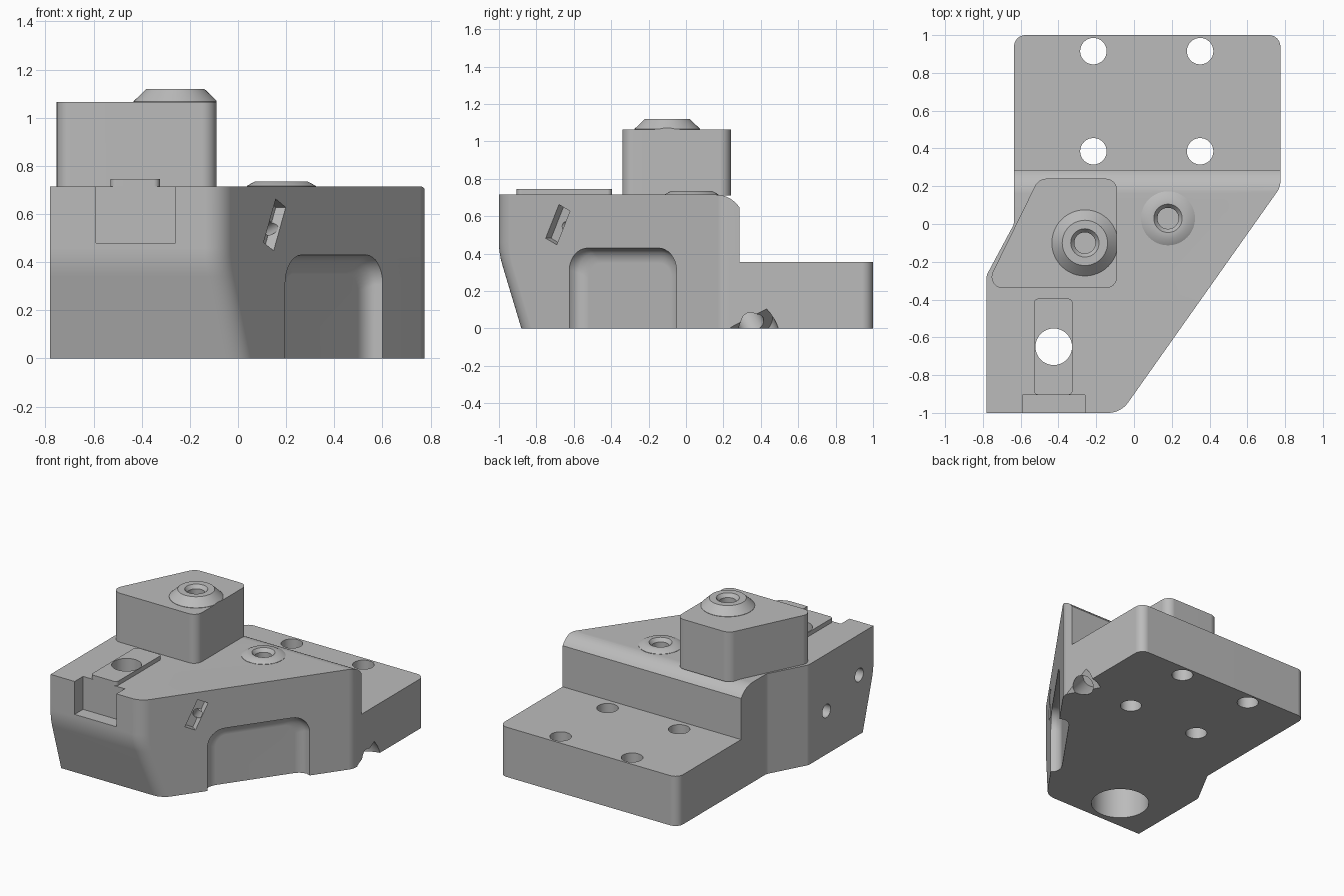
import bpy, bmesh, math
from mathutils import Vector

cube = bpy.data.objects.get("Cube")
if cube:
    bpy.data.objects.remove(cube, do_unlink=True)

steel = bpy.data.materials.new("steel grey")
steel.use_nodes = True
GREY = (0.5, 0.5, 0.5, 1)
steel.diffuse_color = GREY
steel.node_tree.nodes["Principled BSDF"].inputs["Base Color"].default_value = GREY


def rounded(corners, steps=8):
    """Round each (x, y, radius) corner of a polygon."""
    out = []
    for i, (x, y, r) in enumerate(corners):
        p = Vector((x, y))
        if r == 0:
            out.append(p)
            continue
        a = (Vector(corners[i - 1][:2]) - p).normalized()
        b = (Vector(corners[(i + 1) % len(corners)][:2]) - p).normalized()
        half = a.angle(b) / 2
        centre = p + (a + b).normalized() * r / math.sin(half)
        start = p + a * r / math.tan(half) - centre
        end = p + b * r / math.tan(half) - centre
        sweep = math.pi - 2 * half
        for k in range(steps + 1):
            t = k / steps
            out.append(centre + (start * math.sin((1 - t) * sweep)
                                 + end * math.sin(t * sweep)) / math.sin(sweep))
    return out


def loft(name, rings):
    """Closed solid through rings that share a point count."""
    bm = bmesh.new()
    rows = [[bm.verts.new(p) for p in ring] for ring in rings]
    n = len(rows[0])
    for lo, hi in zip(rows, rows[1:]):
        for i in range(n):
            j = (i + 1) % n
            bm.faces.new((lo[i], lo[j], hi[j], hi[i]))
    bm.faces.new(rows[0])
    bm.faces.new(rows[-1])
    bmesh.ops.recalc_face_normals(bm, faces=bm.faces)
    mesh = bpy.data.meshes.new(name)
    bm.to_mesh(mesh)
    bm.free()
    mesh.materials.append(steel)
    obj = bpy.data.objects.new(name, mesh)
    bpy.context.collection.objects.link(obj)
    return obj


def prism(name, outline, z0, z1):
    return loft(name, [[(p[0], p[1], z) for p in outline] for z in (z0, z1)])


def box(name, x0, x1, y0, y1, z0, z1):
    return prism(name, [(x0, y0), (x1, y0), (x1, y1), (x0, y1)], z0, z1)


def lathe(name, origin, axis, profile, sides=48):
    """Turn (radius, height) pairs about an axis."""
    turn = Vector(axis).to_track_quat('Z', 'Y')
    rings = []
    for r, h in profile:
        rings.append([Vector(origin) + turn @ Vector((
            r * math.cos(2 * math.pi * k / sides),
            r * math.sin(2 * math.pi * k / sides), h)) for k in range(sides)])
    return loft(name, rings)


def drill(origin, axis, radius, h0, h1):
    return lathe("drill", origin, axis, [(radius, h0), (radius, h1)])


def activate(obj):
    bpy.ops.object.select_all(action='DESELECT')
    obj.select_set(True)
    bpy.context.view_layer.objects.active = obj


def cut(obj, *cutters):
    for cutter in cutters:
        mod = obj.modifiers.new("cut", 'BOOLEAN')
        mod.operation = 'DIFFERENCE'
        mod.solver = 'EXACT'
        mod.object = cutter
        activate(obj)
        bpy.ops.object.modifier_apply(modifier=mod.name)
        bpy.data.objects.remove(cutter, do_unlink=True)


def finish(obj):
    activate(obj)
    bpy.ops.object.shade_smooth_by_angle(angle=math.radians(30))
    mod = obj.modifiers.new("weighted normals", 'WEIGHTED_NORMAL')
    mod.keep_sharp = True


UP = (0, 0, 1)
TOP, FLANGE_TOP, BLOCK_TOP = 0.715, 0.355, 1.065
along = Vector((0.577, 0.817, 0)).normalized()    # along the slanted side
outward = Vector((along.y, -along.x, 0))


# Main body: front face leans back below the middle
def body_ring(front, z):
    corner = -0.07 + (front + 1) * 0.706
    outline = rounded([(-0.78, front, 0), (corner, front, 0.13), (0.775, 0.195, 0.1),
                       (0.775, 1, 0.06), (-0.635, 1, 0.06), (-0.635, 0, 0.06),
                       (-0.78, -0.27, 0.05)])
    return [(p.x, p.y, z) for p in outline]


body = loft("body", [body_ring(f, z) for f, z in (
    (-0.88, 0), (-0.982, 0.34), (-0.99, 0.37), (-0.9955, 0.4),
    (-0.999, 0.43), (-1, 0.46), (-1, TOP))])

# Step down to the rear flange, with a rounded shoulder
shoulder = [(0.16 + 0.15 * math.sin(a), 0.565 + 0.15 * math.cos(a))
            for a in (math.radians(56.4) * k / 8 for k in range(9))]
step = shoulder + [(0.285, FLANGE_TOP), (1.2, FLANGE_TOP), (1.2, 1), (0.16, 1)]
cut(body, loft("step", [[(x, y, z) for y, z in step] for x in (-1, 1)]))

# Rear mounting holes
for x in (-0.215, 0.35):
    for y in (0.385, 0.915):
        cut(body, drill((x, y, 0), UP, 0.07, -0.1, 0.6))

# Soft-edged pocket in the slanted side
middle = Vector((0.398, -0.337, 0))
rings = []
for depth, inset in ((-0.05, 0), (0, 0), (0.03, 0.008), (0.05, 0.025),
                     (0.063, 0.05), (0.068, 0.08)):
    w, h, r = 0.351 - inset, 0.43 - inset, 0.12 - inset / 2
    rings.append([middle + along * p.x - outward * depth + Vector((0, 0, p.y))
                  for p in rounded([(-w, -0.1, 0), (w, -0.1, 0), (w, h, r), (-w, h, r)])])
cut(body, loft("pocket", rings))

# Tilted notch and small drilled port in the slanted side
notch_mid = Vector((0.152, -0.685, 0.555))
tilt = (along * 0.087 + Vector((0, 0, 0.18))).normalized()
side = tilt.cross(outward)
inward = (-outward + side * 0.6).normalized()
if inward.y < -outward.y:
    inward = (-outward - side * 0.6).normalized()
lean = tilt.cross(inward)
cut(body, loft("notch", [[notch_mid + tilt * (0.1 * a) + side * (0.04 * b) + outward * c
                          for a, b in ((-1, -1), (1, -1), (1, 1), (-1, 1))]
                         for c in (0.05, -0.05)]),
    drill(notch_mid, inward, 0.03, 0, 0.25))

# Ports in the flat side
for y, z in ((-0.84, 0.425), (-0.47, 0.31)):
    cut(body, drill((-0.78, y, z), (1, 0, 0), 0.047, -0.1, 0.2))

# Angled spot-faced port at the lower edge of the flange
port, port_axis = (0.735, 0.35, 0.025), (0.65, 0.35, -0.68)
cut(body, drill(port, port_axis, 0.12, 0, 0.4), drill(port, port_axis, 0.07, -0.25, 0.2))

# Front key notch, clamp bore and its counterbore
bore = (-0.425, -0.65, 0)
cut(body, box("key_notch", -0.59, -0.26, -1.2, -0.905, 0.48, 1),
    drill(bore, UP, 0.097, -0.1, 1), drill(bore, UP, 0.19, -0.1, 0.3))

# Raised clamp strip
strip = prism("clamp_strip", rounded([(-0.53, -0.905, 0.025), (-0.325, -0.905, 0.025),
                                      (-0.325, -0.395, 0.025), (-0.53, -0.395, 0.025)]),
              TOP - 0.01, 0.745)
cut(strip, drill(bore, UP, 0.097, 0.5, 1))

# Upper block
block = prism("upper_block", rounded([(-0.79, -0.34, 0.06), (-0.09, -0.34, 0.06),
                                      (-0.09, 0.24, 0.06), (-0.505, 0.24, 0.07)]),
              TOP - 0.005, BLOCK_TOP)


# Tapered socket bosses
def boss(name, host, x, y, base, height, r_base, r_top):
    cut(host, drill((x, y, base), UP, 0.08, -0.11, 0.2))
    return lathe(name, (x, y, base), UP, [
        (0.085, -0.12), (0.085, -0.002), (r_base, -0.002), (r_base, 0.002),
        (r_top, height), (0.075, height), (0.056, height - 0.025), (0.056, -0.1)])


block_boss = boss("block_boss", block, -0.26, -0.1, BLOCK_TOP, 0.055, 0.175, 0.12)
cut(block_boss, box("trim", -0.09, 0.2, -0.5, 0.5, 0.9, 1.3))
body_boss = boss("body_boss", body, 0.18, 0.03, TOP, 0.02, 0.143, 0.11)

for part in (body, strip, block, block_boss, body_boss):
    finish(part)
